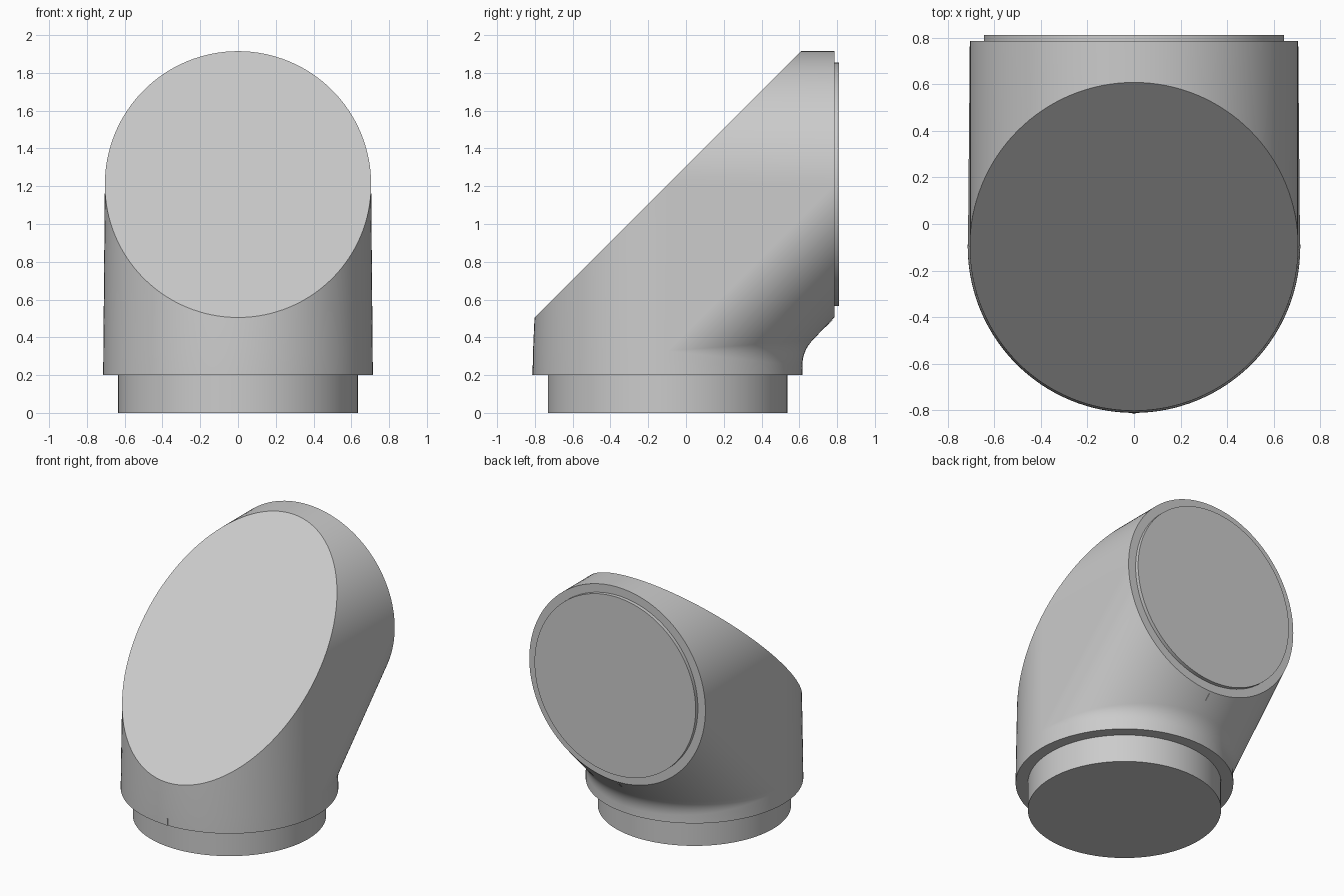
import bpy, bmesh, math
from mathutils import Vector

if "Cube" in bpy.data.objects:
    bpy.data.objects.remove(bpy.data.objects["Cube"])

N = 64                       # segments per half circle
R, R_LOW = 0.705, 0.714      # pipe radius, slightly wider at the bottom
YC, ZC = -0.097, 1.21        # axis of the upright leg, axis of the rear outlet
YB, Z0 = 0.785, 0.2          # rear outlet plane, bottom of the body
ZK = ZC - (YB - YC)          # height where the back wall turns to 45 degrees
RK = R_LOW + (R - R_LOW) * (ZK - Z0) / (ZC - Z0)


def low(a, z, r):
    return Vector((r * math.cos(a), YC + r * math.sin(a), z))


def mitre(a):
    return Vector((R * math.cos(a), YC + R * math.sin(a), ZC + R * math.sin(a)))


def outlet(a):
    return Vector((R * math.cos(a), YB, ZC + R * math.sin(a)))


def front_column(a):
    return [low(a, Z0, R_LOW), low(a, ZK, RK), mitre(a)]


def top_column(a):
    return [mitre(a), outlet(a)]


def back_column(a):
    # upright wall, concave fillet, then 45 degree wall to the outlet
    k, end = low(a, ZK, RK), outlet(-a)
    t = 0.08 * math.sin(a)
    p, q = k - Vector((0, 0, t)), k + (end - k).normalized() * t
    fillet = []
    for i in range(9):
        u = i / 8
        fillet.append(p * (1 - u) ** 2 + k * 2 * u * (1 - u) + q * u * u)
    return [low(a, Z0, R_LOW)] + fillet + [end]


def face(bm, pts):
    bm.faces.new([bm.verts.new(p) for p in pts])


def strip(bm, column, start):
    cols = [column(start + math.pi * i / N) for i in range(N + 1)]
    for c, d in zip(cols, cols[1:]):
        for j in range(len(c) - 1):
            face(bm, (c[j], d[j], d[j + 1], c[j + 1]))


def finish(ob):
    bpy.ops.object.select_all(action='DESELECT')
    ob.select_set(True)
    bpy.context.view_layer.objects.active = ob
    bpy.ops.object.shade_smooth_by_angle(angle=math.radians(30))


# Elbow body with a flat sloping front
bm = bmesh.new()
strip(bm, front_column, math.pi)
strip(bm, top_column, 0)
strip(bm, back_column, 0)
for a in (0, math.pi):
    face(bm, (low(a, ZK, RK), mitre(a), outlet(a)))
ring = [math.pi * i / N for i in range(2 * N)]
face(bm, [low(a, Z0, R_LOW) for a in ring])
face(bm, [mitre(a) for a in ring])
face(bm, [outlet(a) for a in ring])
bmesh.ops.remove_doubles(bm, verts=bm.verts[:], dist=2e-5)
bmesh.ops.recalc_face_normals(bm, faces=bm.faces[:])
mesh = bpy.data.meshes.new("elbow_body")
bm.to_mesh(mesh)
bm.free()
body = bpy.data.objects.new("elbow_body", mesh)
bpy.context.collection.objects.link(body)
finish(body)


def disc(name, radius, depth, loc, rot=(0, 0, 0)):
    bpy.ops.mesh.primitive_cylinder_add(vertices=2 * N, radius=radius, depth=depth,
                                        location=loc, rotation=rot)
    bpy.context.object.name = name
    finish(bpy.context.object)


# Bottom spigot and rear outlet lip
disc("bottom_spigot", 0.634, Z0, (0, YC, Z0 / 2))
disc("outlet_lip", 0.645, 0.027, (0, YB + 0.0125, ZC), (math.pi / 2, 0, 0))


def mark(name, loc, tilt):
    bpy.ops.mesh.primitive_cube_add(size=1, location=loc, rotation=(tilt, 0, 0))
    ob = bpy.context.object
    ob.name = name
    ob.scale = (0.012, 0.008, 0.05)


# Small alignment marks at the front and below the outlet
mark("front_alignment_mark", (0, YC - R_LOW, Z0 + 0.025), 0)
mark("rear_alignment_mark", (0, YB - 0.03, ZC - R - 0.03), -math.pi / 4)
